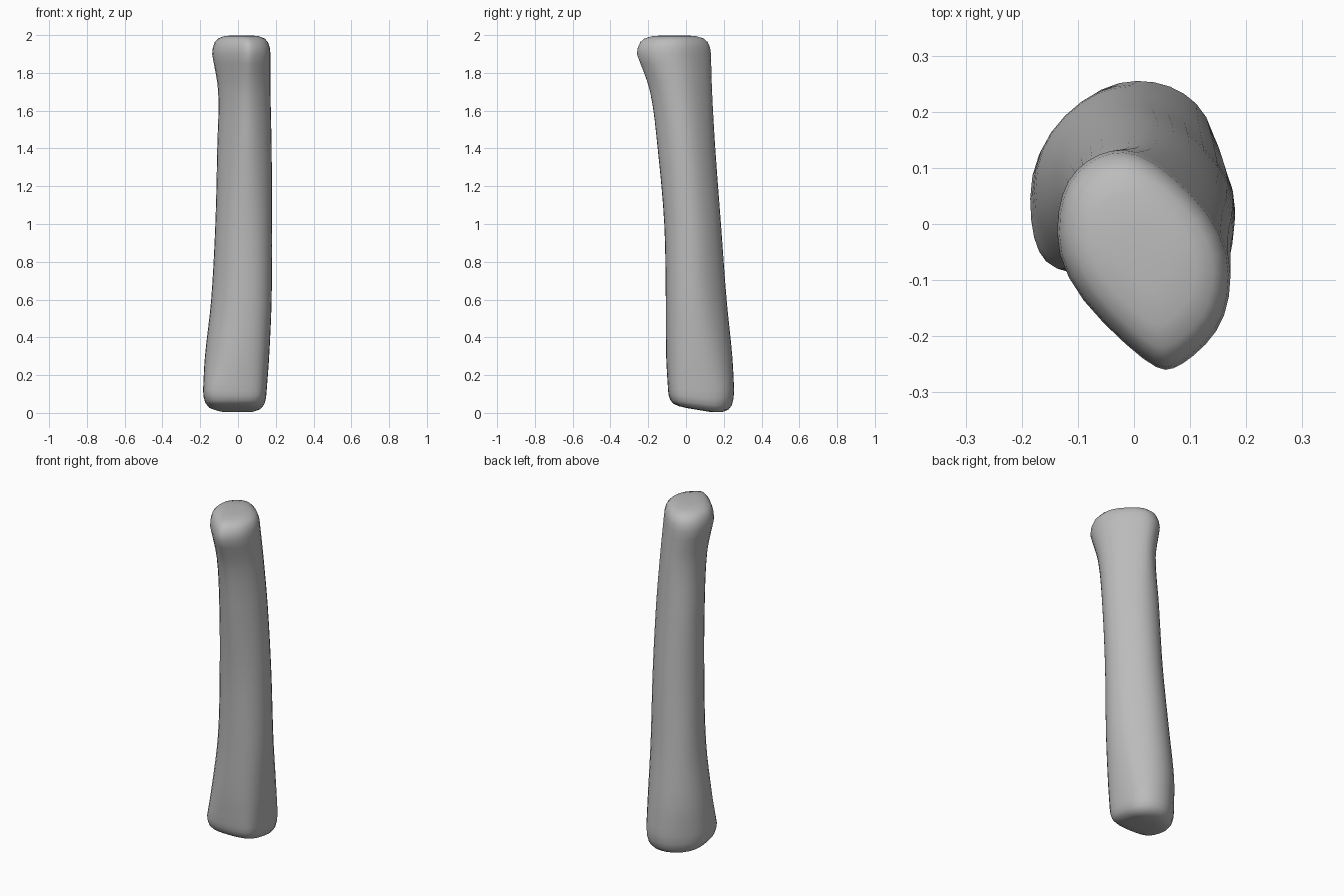
import bpy, bmesh
from math import cos, sin, pi
from mathutils import Vector

cube = bpy.data.objects.get("Cube")
if cube:
    bpy.data.objects.remove(cube, do_unlink=True)

# Shaft sections: height, then reach from the axis in eight directions,
# counter-clockwise from +x
SECTIONS = [
    (0.12, .152, .23, .255, .222, .185, .158, .095, .128),
    (0.3, .165, .217, .245, .222, .175, .132, .105, .138),
    (0.6, .178, .195, .215, .195, .142, .103, .107, .148),
    (1.0, .18, .18, .185, .16, .12, .097, .115, .153),
    (1.4, .178, .157, .155, .138, .11, .104, .15, .17),
    (1.7, .172, .132, .138, .12, .105, .123, .19, .195),
    (1.9, .172, .112, .132, .14, .137, .163, .26, .242),
]
# End caps: scale and height of each closing ring
BASE_CAP = [(.35, .006), (.65, .01), (.83, .022), (.93, .045), (.98, .08)]
HEAD_CAP = [(.975, 1.935), (.91, 1.963), (.8, 1.982), (.6, 1.994), (.3, 1.999)]
STEPS = 4


def outline(reach):
    """Rounded convex loop touching the eight tangent lines."""
    corners = []
    for i in range(8):
        a, b = i * pi / 4, (i + 1) * pi / 4
        h, k = reach[i], reach[(i + 1) % 8]
        s = sin(pi / 4)
        corners.append(Vector(((h * sin(b) - k * sin(a)) / s,
                               (k * cos(a) - h * cos(b)) / s)))
    loop = []
    for i, c in enumerate(corners):
        p = (corners[i - 1] + c) / 2
        q = (c + corners[(i + 1) % 8]) / 2
        for j in range(STEPS):
            t = j / STEPS
            loop.append(p * (1 - t) ** 2 + c * 2 * t * (1 - t) + q * t * t)
    return loop


def blend(a, b, c, d, t):
    """Smooth interpolation between sections b and c."""
    m = (c[0] - b[0])
    out = []
    for p, q, r, s in zip(a, b, c, d):
        g0 = (r - p) / (c[0] - a[0]) * m
        g1 = (s - q) / (d[0] - b[0]) * m
        out.append(q * (2*t**3 - 3*t**2 + 1) + g0 * (t**3 - 2*t**2 + t)
                   + r * (3*t**2 - 2*t**3) + g1 * (t**3 - t**2))
    return out


def cap_ring(loop, scale, z, tilt):
    mid = sum(loop, Vector((0, 0))) / len(loop)
    ring = []
    for p in loop:
        q = mid + (p - mid) * scale
        ring.append((q.x, q.y, z + tilt * max(0, 0.16 - q.y)))
    return ring


# Stack of rings from base to head
rings = []
foot, head = outline(SECTIONS[0][1:]), outline(SECTIONS[-1][1:])
for scale, z in BASE_CAP:
    rings.append(cap_ring(foot, scale, z - 0.006, 0.17 * (1 - z / 0.15)))
last = len(SECTIONS) - 1
for i in range(last):
    four = [SECTIONS[max(0, min(last, i + k))] for k in (-1, 0, 1, 2)]
    for j in range(4):
        sec = blend(*four, j / 4)
        rings.append([(p.x, p.y, sec[0]) for p in outline(sec[1:])])
rings.append([(p.x, p.y, SECTIONS[-1][0]) for p in head])
for scale, z in HEAD_CAP:
    rings.append(cap_ring(head, scale, z, 0))

# Skin the rings
bm = bmesh.new()
rows = [[bm.verts.new(p) for p in ring] for ring in rings]
n = len(rows[0])
for low, high in zip(rows, rows[1:]):
    for i in range(n):
        k = (i + 1) % n
        bm.faces.new((low[i], low[k], high[k], high[i]))
bm.faces.new(rows[0][::-1])
bm.faces.new(rows[-1])
bmesh.ops.recalc_face_normals(bm, faces=bm.faces)
for f in bm.faces:
    f.smooth = True
mesh = bpy.data.meshes.new("bone_shaft")
bm.to_mesh(mesh)
bm.free()
bone = bpy.data.objects.new("bone_shaft", mesh)
bpy.context.collection.objects.link(bone)

# Plain grey surface
grey = bpy.data.materials.new("plain_grey")
grey.use_nodes = True
colour = (0.5, 0.5, 0.5, 1)
grey.diffuse_color = colour
grey.node_tree.nodes["Principled BSDF"].inputs["Base Color"].default_value = colour
mesh.materials.append(grey)
